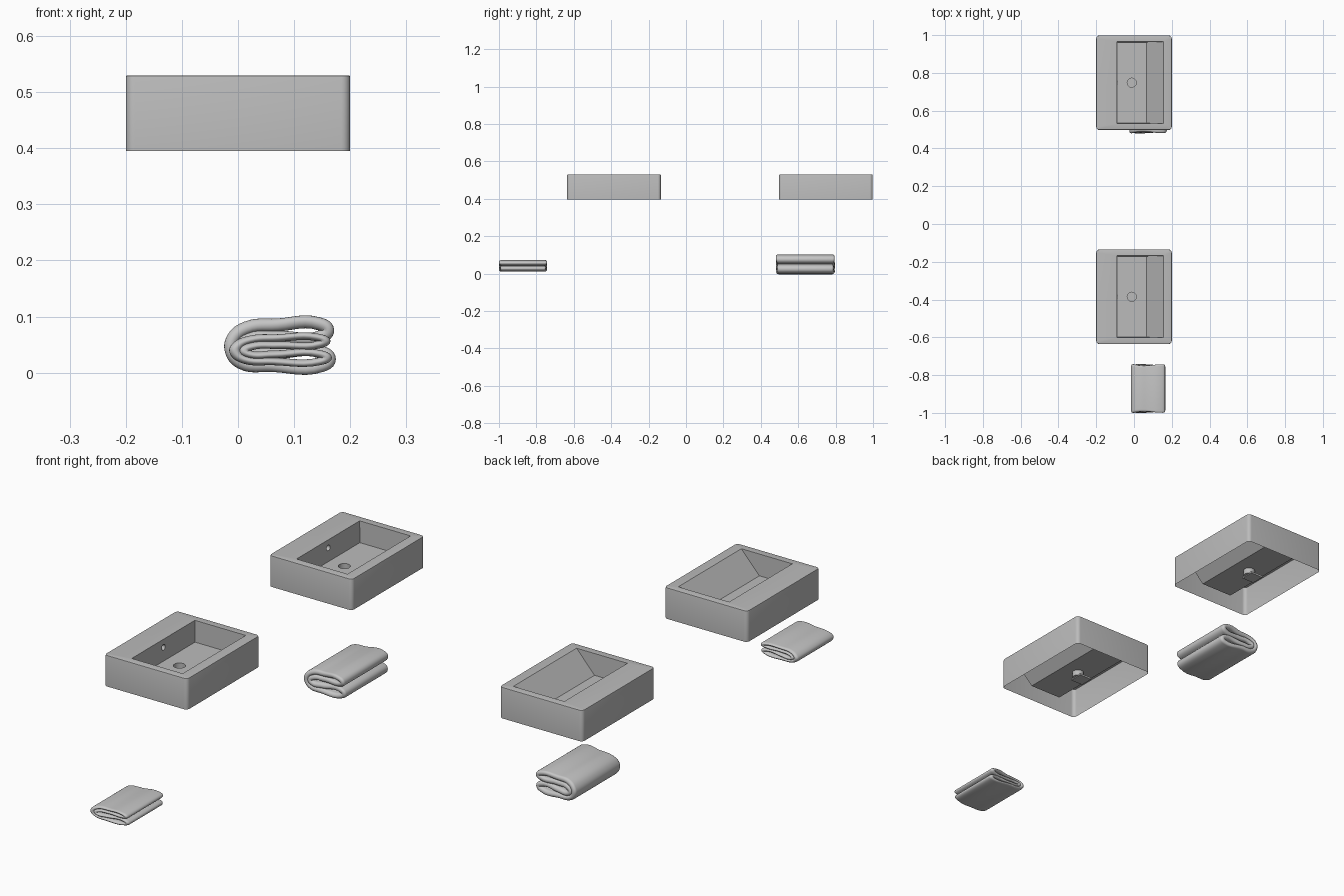
import bpy, bmesh, math
from mathutils import Vector

cube = bpy.data.objects.get("Cube")
if cube:
    bpy.data.objects.remove(cube)


def make_material(name, grey):
    mat = bpy.data.materials.new(name)
    mat.use_nodes = True
    colour = (grey, grey, grey, 1)
    mat.diffuse_color = colour
    mat.node_tree.nodes["Principled BSDF"].inputs["Base Color"].default_value = colour
    return mat


ceramic = make_material("ceramic grey", 0.5)
cotton = make_material("towel grey", 0.56)


def select_only(obj):
    bpy.ops.object.select_all(action="DESELECT")
    obj.select_set(True)
    bpy.context.view_layer.objects.active = obj


def fill(bm, *loops):
    """Fill the area between an outline and any holes; return the last loop."""
    edges = []
    for points in loops:
        verts = [bm.verts.new(p) for p in points]
        edges += [bm.edges.new((v, verts[i - 1])) for i, v in enumerate(verts)]
    bmesh.ops.triangle_fill(bm, use_beauty=True, edges=edges)


def bridge(bm, lower, upper):
    """Wall of quads between two matching loops."""
    a = [bm.verts.new(p) for p in lower]
    b = [bm.verts.new(p) for p in upper]
    for i in range(len(a)):
        bm.faces.new((a[i - 1], a[i], b[i], b[i - 1]))


def rounded_rect(hx, hy, radius, z, steps=5):
    points = []
    for quarter, (sx, sy) in enumerate([(1, 1), (-1, 1), (-1, -1), (1, -1)]):
        for i in range(steps + 1):
            a = (quarter + i / steps) * math.pi / 2
            points.append(Vector((sx * (hx - radius) + radius * math.cos(a),
                                  sy * (hy - radius) + radius * math.sin(a), z)))
    return points


def circle(centre, u, v, radius, count=24):
    return [Vector(centre) + radius * (math.cos(t) * Vector(u) + math.sin(t) * Vector(v))
            for t in (math.tau * i / count for i in range(count))]


def pocket(bm, ring, depth):
    """Closed recess behind a round hole."""
    end = [p + Vector(depth) for p in ring]
    bridge(bm, ring, end)
    fill(bm, end)


def make_sink(name, y):
    bottom, top, floor = 0.395, 0.53, 0.437
    bm = bmesh.new()

    # Outer skirt with a softened top edge, open below
    skirt = [rounded_rect(0.2, 0.25, 0.016, bottom),
             rounded_rect(0.2, 0.25, 0.016, top - 0.004),
             rounded_rect(0.199, 0.249, 0.015, top - 0.001),
             rounded_rect(0.196, 0.246, 0.012, top)]
    for low, high in zip(skirt, skirt[1:]):
        bridge(bm, low, high)

    # Basin outline at the rim and at the floor, sloping up on one side
    def corners(x0, x1, hy, z):
        return [Vector(p) for p in ((x0, -hy, z), (x1, -hy, z), (x1, hy, z), (x0, hy, z))]
    rim = corners(-0.09, 0.155, 0.217, top)
    base = corners(-0.087, 0.066, 0.214, floor)
    fill(bm, skirt[-1], rim)
    for i in range(3):
        fill(bm, [rim[i], rim[i + 1], base[i + 1], base[i]])

    # Drain in the floor, overflow in the tall wall
    drain = circle((-0.012, 0, floor), (1, 0, 0), (0, 1, 0), 0.024)
    fill(bm, base, drain)
    pocket(bm, drain, (0, 0, -0.025))
    along = (rim[0] - base[0])
    along.y = 0
    wall_up = along.normalized()
    overflow = circle((rim[0] + base[0]).lerp(Vector(), 0.5) * Vector((1, 0, 0)).x
                      * 1.0 - Vector((0, (rim[0].y + base[0].y) / 2, 0))
                      + wall_up * 0.012, (0, 1, 0), wall_up, 0.012)
    fill(bm, [rim[0], rim[3], base[3], base[0]], overflow)
    pocket(bm, overflow, (-0.02, 0, 0))

    bmesh.ops.remove_doubles(bm, verts=bm.verts, dist=0.0001)
    bmesh.ops.recalc_face_normals(bm, faces=bm.faces)
    mesh = bpy.data.meshes.new(name)
    bm.to_mesh(mesh)
    bm.free()
    obj = bpy.data.objects.new(name, mesh)
    bpy.context.collection.objects.link(obj)
    mesh.materials.append(ceramic)
    obj.location.y = y
    select_only(obj)
    bpy.ops.object.shade_smooth_by_angle(angle=math.radians(30))

    # Square waste fitting under the drain
    bpy.ops.mesh.primitive_cube_add(size=1, location=(-0.03, y, floor - 0.025))
    fitting = bpy.context.object
    fitting.name = name + "_waste_fitting"
    fitting.scale = (0.06, 0.06, 0.008)
    fitting.data.materials.append(ceramic)


# Fold line of a towel doubled over and then folded in half
FOLD = [(0.06, 0.014), (0.15, 0.014), (0.163, 0.025), (0.15, 0.037), (0.06, 0.036),
        (0.015, 0.036), (0.005, 0.048), (0.02, 0.061), (0.07, 0.064), (0.15, 0.066),
        (0.16, 0.077), (0.145, 0.088), (0.07, 0.086), (0.015, 0.081), (-0.009, 0.062),
        (-0.012, 0.04), (0.005, 0.019)]


def make_towel(name, y0, y1, z0, height, width, shift):
    thick = 0.0115
    curve = bpy.data.curves.new(name, "CURVE")
    curve.dimensions = "3D"
    curve.resolution_u = 6
    curve.extrude = (y1 - y0) / 2 - thick
    curve.bevel_depth = thick
    curve.bevel_resolution = 3
    spline = curve.splines.new("BEZIER")
    spline.bezier_points.add(len(FOLD) - 1)
    for point, (x, z) in zip(spline.bezier_points, FOLD):
        point.co = (x, z, 0)
        point.handle_left_type = point.handle_right_type = "AUTO"
    spline.use_cyclic_u = True
    obj = bpy.data.objects.new(name, curve)
    bpy.context.collection.objects.link(obj)
    curve.materials.append(cotton)
    obj.rotation_euler.x = math.pi / 2
    obj.scale = (width, height, 1)
    obj.location = (shift, (y0 + y1) / 2, z0)
    select_only(obj)
    bpy.ops.object.convert(target="MESH")
    obj = bpy.context.object
    # Soft uneven edges
    for v in obj.data.vertices:
        v.co.z += 0.004 * math.sin(v.co.x * 25 + v.co.y * 40) * (1 if v.co.z > 0 else -1)
    bpy.ops.object.shade_smooth()


make_sink("rear_sink", 0.748)
make_sink("front_sink", -0.385)
make_towel("rear_towel", 0.484, 0.792, -0.001, 1.0, 1.0, 0.0)
make_towel("front_towel", -0.996, -0.746, 0.012, 0.58, 0.92, 0.007)
